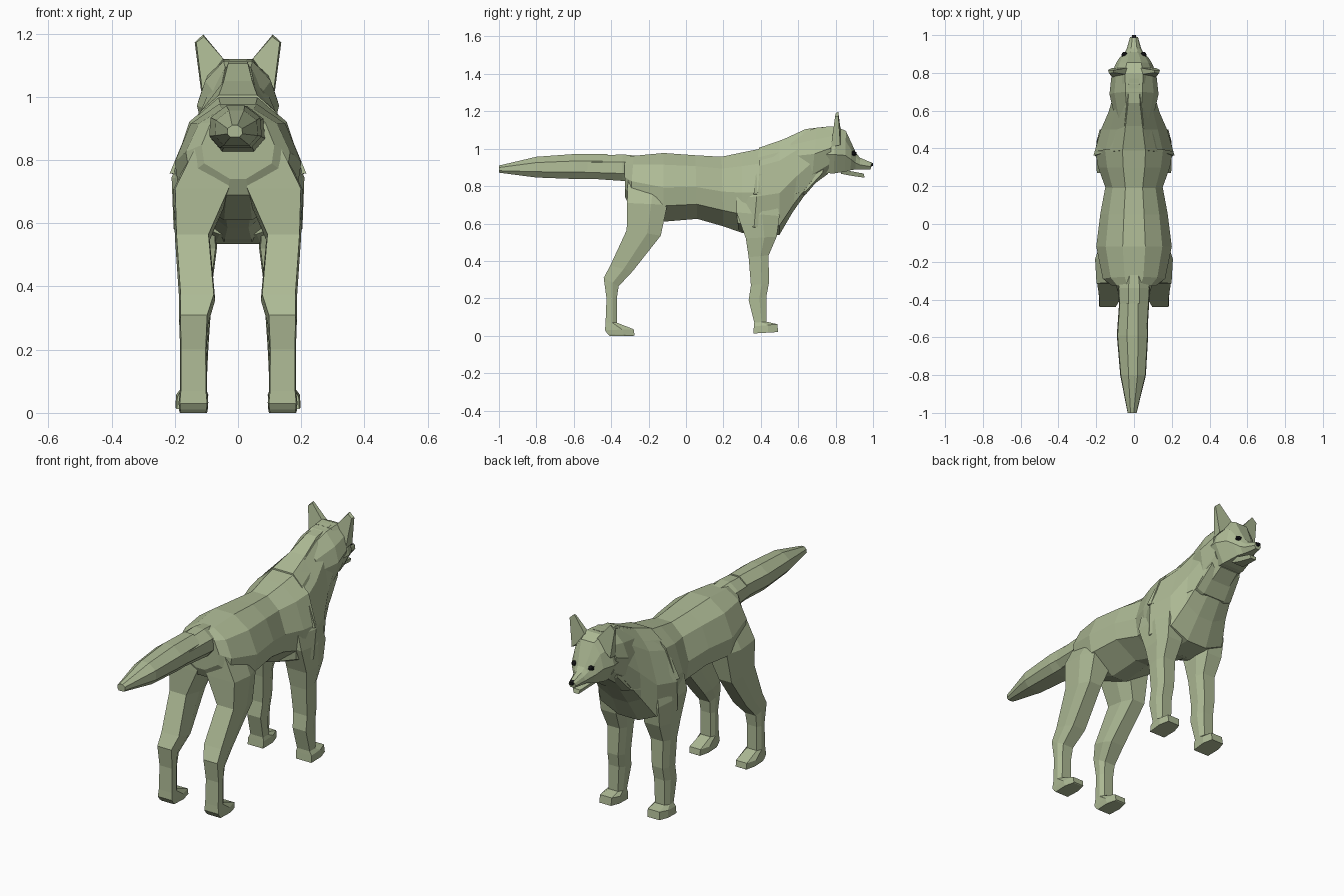
import bpy, bmesh
from mathutils import Matrix


def material(name, rgb):
    m = bpy.data.materials.new(name)
    m.diffuse_color = (*rgb, 1)
    return m


FUR = material("sage fur", (0.42, 0.49, 0.30))
DARK = material("black", (0.01, 0.01, 0.012))


def finish(name, bm, mat):
    bmesh.ops.recalc_face_normals(bm, faces=bm.faces)
    me = bpy.data.meshes.new(name)
    bm.to_mesh(me)
    bm.free()
    me.materials.append(mat)
    ob = bpy.data.objects.new(name, me)
    bpy.context.collection.objects.link(ob)
    return ob


def loft(name, stations, shape, sides=(1,), mat=FUR):
    """Station: (y, z) at t=1, (y, z) at t=0, half width, x centre.
    Shape: right half of the section as (width fraction, t)."""
    section = shape + [(-x, t) for x, t in reversed(shape)]
    bm = bmesh.new()
    for s in sides:
        rings = []
        for y1, z1, y0, z0, w, *cx in stations:
            c = cx[0] if cx else 0
            rings.append([bm.verts.new((s * (c + w * x), y0 + (y1 - y0) * t,
                                        z0 + (z1 - z0) * t)) for x, t in section])
        n = len(section)
        for a, b in zip(rings, rings[1:]):
            for i in range(n):
                j = (i + 1) % n
                bm.faces.new((a[i], a[j], b[j], b[i]))
        bm.faces.new(rings[0])
        bm.faces.new(rings[-1])
    return finish(name, bm, mat)


# Torso from rump to shoulders
loft("torso", [
    (-.33, .955, -.325, .74, .115),
    (-.28, .962, -.30, .69, .165),
    (-.12, .977, -.12, .61, .2),
    (.05, .965, .06, .625, .178),
    (.19, .957, .20, .585, .152),
    (.30, .98, .30, .55, .19),
    (.40, 1.0, .37, .535, .205)],
    [(.3, 1), (.75, .83), (1, .5), (.93, .23), (.22, 0)])

# Deep boxy chest rising into the underside of the neck
loft("chest", [
    (.24, .95, .28, .565, .165),
    (.40, 1.0, .36, .535, .21),
    (.50, 1.035, .50, .54, .175),
    (.62, 1.09, .57, .66, .135),
    (.73, 1.11, .69, .83, .1)],
    [(.3, 1), (.72, .8), (1, .45), (.97, .1), (.35, 0)])

# Flaring mane laid over the shoulders, and the ruff behind the cheeks
loft("mane", [
    (.39, 1.005, .36, .745, .216),
    (.52, 1.05, .51, .73, .16),
    (.64, 1.105, .64, .755, .112),
    (.77, 1.12, .73, .86, .095)],
    [(.28, 1), (.55, .8), (.8, .45), (1, .05), (.6, 0)])
loft("ruff", [
    (.56, 1.065, .56, .83, .1),
    (.70, 1.113, .67, .80, .13),
    (.79, 1.118, .76, .866, .12)],
    [(.35, 1), (.8, .8), (1, .55), (.8, .2), (.45, 0)])

# Head with tapering muzzle, and the lower jaw
loft("head", [
    (.74, 1.117, .74, .87, .115),
    (.80, 1.12, .79, .868, .12),
    (.855, 1.095, .85, .877, .095),
    (.885, 1.03, .88, .885, .076),
    (.91, .975, .905, .889, .05),
    (.93, .952, .93, .888, .038),
    (.992, .926, .987, .89, .021)],
    [(.4, 1), (.8, .75), (1, .4), (.55, 0)])
loft("lower_jaw", [
    (.83, .90, .83, .866, .05),
    (.88, .88, .88, .856, .036),
    (.95, .867, .955, .845, .022)],
    [(1, 1), (.7, 0)])
loft("nose", [
    (.984, .93, .984, .905, .015),
    (1.0, .922, 1.0, .907, .01)],
    [(.7, 1), (1, .5), (.5, 0)], mat=DARK)

# Eyes: flattened beads set into both sides of the brow
bm = bmesh.new()
for s in (1, -1):
    place = Matrix.Translation((s * .051, .896, .975)) @ Matrix.Diagonal((.85, .9, .75, 1))
    bmesh.ops.create_icosphere(bm, subdivisions=1, radius=.02, matrix=place)
finish("eyes", bm, DARK)

# Ears: upright thin wedges
bm = bmesh.new()
for s in (1, -1):
    front = [(.117, .825, 1.02), (.137, .815, 1.172), (.11, .814, 1.197), (.025, .828, 1.095)]
    back = [(.112, .775, 1.01), (.132, .797, 1.172), (.108, .801, 1.19), (.025, .79, 1.095)]
    f = [bm.verts.new((s * x, y, z)) for x, y, z in front]
    b = [bm.verts.new((s * x, y, z)) for x, y, z in back]
    bm.faces.new(f)
    bm.faces.new(b)
    for i in range(4):
        j = (i + 1) % 4
        bm.faces.new((f[i], f[j], b[j], b[i]))
finish("ears", bm, FUR)

# Legs: sections run from the back edge (t=0) to the front edge (t=1)
LEG = [(.7, 1), (1, .6), (.92, 0)]
loft("hind_legs", [
    (-.08, .85, -.31, .85, .06, .075),
    (-.10, .70, -.315, .71, .092, .114),
    (-.135, .535, -.317, .565, .055, .144),
    (-.285, .345, -.405, .375, .057, .129),
    (-.36, .265, -.44, .31, .046, .14),
    (-.37, .20, -.425, .20, .042, .141),
    (-.37, .07, -.43, .07, .043, .141),
    (-.28, .035, -.433, .03, .047, .141),
    (-.275, .003, -.42, .01, .045, .141),
    (-.28, .0, -.41, .0, .043, .141)], LEG, sides=(1, -1))
loft("front_legs", [
    (.48, .75, .27, .75, .06, .12),
    (.50, .64, .27, .66, .065, .137),
    (.485, .53, .32, .52, .066, .132),
    (.442, .43, .335, .42, .053, .132),
    (.443, .28, .347, .27, .046, .135),
    (.43, .21, .335, .19, .044, .138),
    (.43, .075, .365, .07, .042, .142),
    (.488, .062, .363, .05, .051, .145),
    (.493, .02, .36, .012, .051, .147)], LEG, sides=(1, -1))

# Tail: root section tucked into a longer brush
TAIL = [(.35, 1), (.95, .72), (1, .28), (.6, 0)]
loft("tail_root", [
    (-.26, .962, -.26, .822, .065),
    (-.34, .97, -.34, .828, .085),
    (-.59, .955, -.59, .845, .07)], TAIL)
loft("tail_brush", [
    (-.42, .972, -.42, .838, .075, -.004),
    (-.59, .972, -.59, .838, .083, -.008),
    (-.80, .957, -.80, .846, .068, -.005),
    (-1.0, .91, -1.0, .872, .024, -.01)], TAIL)
